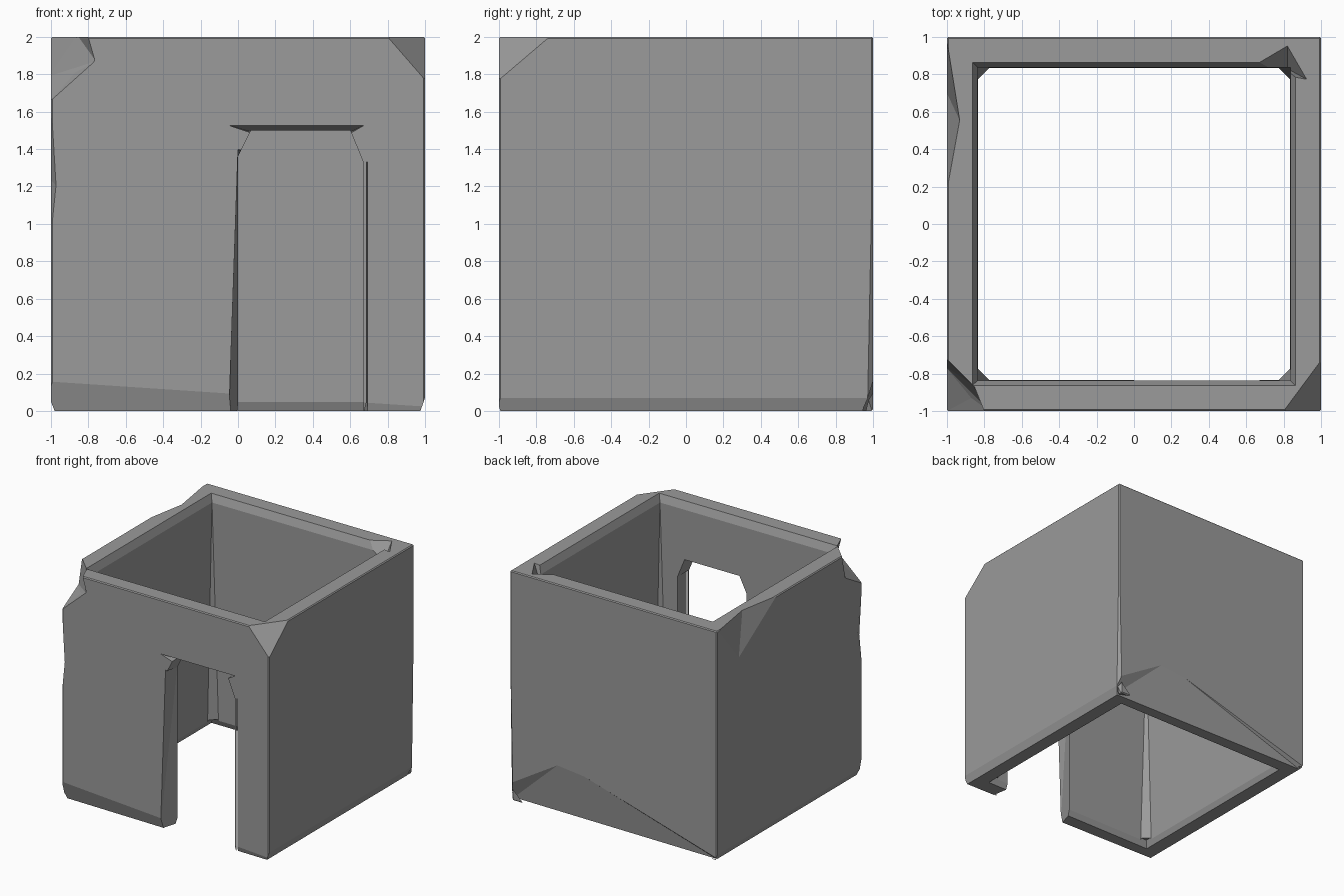
import bpy, bmesh
from mathutils import Vector

if "Cube" in bpy.data.objects:
    bpy.data.objects.remove(bpy.data.objects["Cube"])

HALF = 1.0      # half width of the room
INNER = 0.838   # half width of the hollow


def hull(name, pts):
    """Convex solid around a few points."""
    bm = bmesh.new()
    for p in pts:
        bm.verts.new(p)
    bmesh.ops.convex_hull(bm, input=bm.verts[:])
    bmesh.ops.delete(bm, geom=[v for v in bm.verts if not v.link_faces], context='VERTS')
    bmesh.ops.recalc_face_normals(bm, faces=bm.faces[:])
    bmesh.ops.dissolve_limit(bm, angle_limit=0.002, verts=bm.verts[:], edges=bm.edges[:])
    me = bpy.data.meshes.new(name)
    bm.to_mesh(me)
    bm.free()
    ob = bpy.data.objects.new(name, me)
    bpy.context.collection.objects.link(ob)
    return ob


def rect(h, z):
    return [(x, y, z) for x in (-h, h) for y in (-h, h)]


def cut(target, pts):
    """Subtract a convex solid and remove the cutter."""
    c = hull("cutter", pts)
    c.hide_render = True
    m = target.modifiers.new("cut", 'BOOLEAN')
    m.operation, m.solver, m.object = 'DIFFERENCE', 'EXACT', c
    bpy.context.view_layer.objects.active = target
    bpy.ops.object.modifier_apply(modifier=m.name)
    bpy.data.objects.remove(c)


def shave(bm, point, normal):
    """Slice everything beyond a plane off the solid block."""
    bmesh.ops.bisect_plane(bm, geom=bm.verts[:] + bm.edges[:] + bm.faces[:], dist=1e-5,
                           plane_co=point, plane_no=normal, clear_outer=True)
    bmesh.ops.holes_fill(bm, edges=[e for e in bm.edges if e.is_boundary], sides=0)


def chip(target, origin, legs, out):
    """Break a piece off: points reached from an origin, plus one point outside."""
    o = Vector(origin)
    cut(target, [o + Vector(v) for v in legs] + [o + Vector(out)])


# outer block: slightly worn edges, slanted bottom edges
room = hull("room_walls", rect(HALF, 0) + rect(HALF, 2))
bm = bmesh.new()
bm.from_mesh(room.data)
bmesh.ops.bevel(bm, geom=bm.edges[:], offset=0.008, segments=1, affect='EDGES')
shave(bm, (0, -1, 0.09), (-0.02, -1, -0.3))      # front
shave(bm, (1, 0, 0.07), (1, 0, -0.35))           # right
shave(bm, (-1, 0, 0.05), (-1, 0, -0.4))          # left
shave(bm, (0.985, 0.985, 0), (1, 1, -0.02))      # back right upright edge
bmesh.ops.recalc_face_normals(bm, faces=bm.faces[:])
bm.to_mesh(room.data)
bm.free()

# hollow interior: clipped corners low down, flared rims at top and bottom
lower = [(sx * x, sy * y, z) for sx in (-1, 1) for sy in (-1, 1)
         for x, y in ((0.77, 0.835), (0.835, 0.77)) for z in (-0.05, 1.6)]
cut(room, lower + rect(INNER, 1.95))
cut(room, rect(0.836, 1.93) + rect(0.836, 1.98) + rect(0.868, 2.01))
cut(room, rect(0.83, 0.06) + rect(0.865, -0.02))

# doorway with chipped upper corners
door = [(0, -0.05), (0, 1.36), (0.07, 1.5), (0.6, 1.5), (0.67, 1.33), (0.67, -0.05)]
cut(room, [(x, y, z) for x, z in door for y in (-1.1, -0.7)])

# slanted left jamb, narrowing upwards
cut(room, [(x, -1.01, z) for x, z in ((-0.05, -0.05), (-0.04, 0.1), (0, 1.4))]
    + [(x, y, z) for x, y in ((0, -0.84), (0.1, -0.84), (0.1, -1.01)) for z in (-0.05, 1.36)])
# slanted right jamb
cut(room, [(x, y, z) for x, y in ((0.695, -1.01), (0.67, -0.86), (0.6, -0.9))
           for z in (-0.05, 1.33)])
# worn edge over the doorway
cut(room, [(x, -1.01, z) for x, z in ((-0.06, 1.53), (0.68, 1.53), (0.06, 1.49), (0.61, 1.49))]
    + [(0.06, -0.9, 1.495), (0.61, -0.9, 1.495)])

# broken corner, front right
chip(room, (1, -1, 2), [(-0.2, 0, 0), (0, 0.27, 0), (0, 0, -0.23)], (0.1, -0.1, 0.1))
# broken corner with a ledge, front left
chip(room, (-1, -1, 2), [(0.2, -0.01, 0.01), (-0.01, 0.29, 0.01), (0.14, 0.14, 0.01),
                         (0.13, 0.07, -0.19), (0, 0, -0.34), (0.24, -0.01, -0.13),
                         (-0.01, 0.24, -0.21)], (-0.1, -0.1, 0.1))
# nick in the front left upright edge
chip(room, (-1, -1, 1.2), [(0, 0, 0.46), (0, 0, -0.26), (0.035, -0.02, 0), (-0.02, 0.12, 0.05)],
     (-0.05, -0.05, 0))
# nick in the top of the left wall
chip(room, (-1, 0.6, 2), [(0, -0.42, 0), (0, 0.1, -0.34), (0, 0.38, 0), (0.07, -0.05, 0.01)],
     (-0.1, 0, 0.1))
# nick in the inner top corner, back right
chip(room, (0.82, 0.83, 2), [(-0.22, 0, 0.01), (0, 0.13, 0.01), (0.11, -0.06, 0.01), (0, 0, -0.15)],
     (0, 0, 0.05))
# broken foot of the back wall
chip(room, (0.5, 1, 0), [(0.51, 0.005, 0.15), (0, 0.005, 0.46), (-1.51, 0.005, 0.02),
                         (0.51, -0.055, -0.01), (-1.51, -0.03, -0.01)], (0, 0.1, -0.1))

# dark grey stone
mat = bpy.data.materials.new("dark_grey")
mat.diffuse_color = (0.325, 0.325, 0.325, 1)
mat.use_nodes = True
mat.node_tree.nodes["Principled BSDF"].inputs["Base Color"].default_value = mat.diffuse_color
room.data.materials.clear()
room.data.materials.append(mat)
for p in room.data.polygons:
    p.material_index = 0
